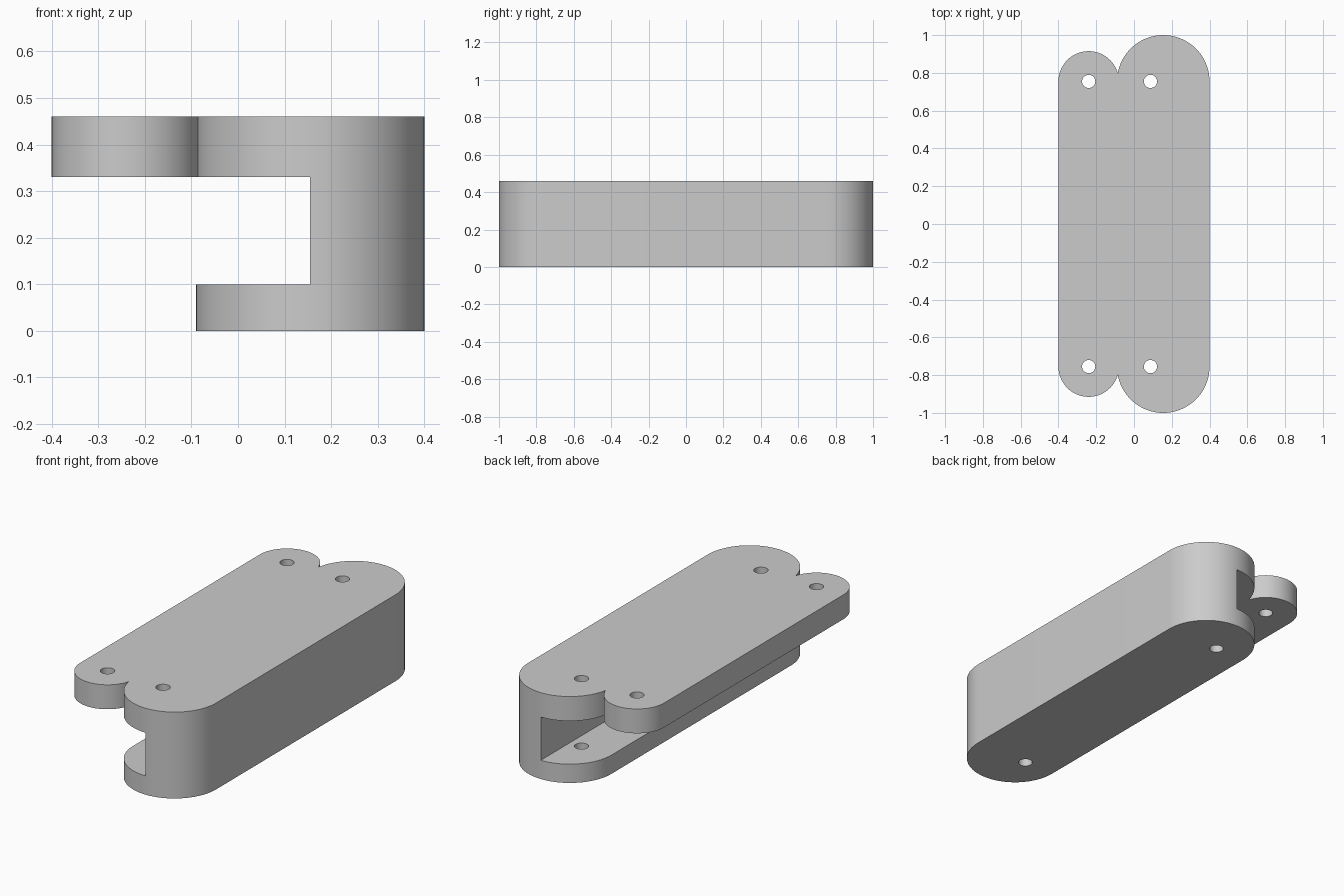
import bpy, bmesh, math

cube = bpy.data.objects.get("Cube")
if cube:
    bpy.data.objects.remove(cube, do_unlink=True)

END_Y = 0.755    # centre of the rounded ends and of the holes
HEIGHT = 0.46
SLOT_LOW, SLOT_HIGH = 0.1, 0.33
BODY_X, BODY_R = 0.155, 0.245
TAB_X, TAB_R = -0.24, 0.16
HOLE_R = 0.035

grey = bpy.data.materials.new("plain grey")
grey.use_nodes = True
colour = (0.6, 0.6, 0.6, 1)
grey.diffuse_color = colour
grey.node_tree.nodes["Principled BSDF"].inputs["Base Color"].default_value = colour


def prism(name, outline, z0, z1):
    """Extrude a closed counter-clockwise outline from z0 to z1."""
    bm = bmesh.new()
    face = bm.faces.new([bm.verts.new((x, y, z0)) for x, y in outline])
    new = bmesh.ops.extrude_face_region(bm, geom=[face])["geom"]
    top = [v for v in new if isinstance(v, bmesh.types.BMVert)]
    bmesh.ops.translate(bm, verts=top, vec=(0, 0, z1 - z0))
    bmesh.ops.recalc_face_normals(bm, faces=bm.faces)
    mesh = bpy.data.meshes.new(name)
    bm.to_mesh(mesh)
    bm.free()
    mesh.materials.append(grey)
    obj = bpy.data.objects.new(name, mesh)
    bpy.context.collection.objects.link(obj)
    return obj


def slot_outline(x, r, half, steps=40):
    """Long outline with a semicircle at each end."""
    pts = []
    for sign in (1, -1):
        for i in range(steps + 1):
            a = math.pi * i / steps
            pts.append((x + sign * r * math.cos(a), sign * (half + r * math.sin(a))))
    return pts


def circle_outline(x, y, r, steps=40):
    return [(x + r * math.cos(math.tau * i / steps),
             y + r * math.sin(math.tau * i / steps)) for i in range(steps)]


def combine(target, tool, operation):
    """Apply a boolean and discard the tool."""
    tool.hide_render = True
    mod = target.modifiers.new(operation.lower(), 'BOOLEAN')
    mod.operation, mod.object, mod.solver = operation, tool, 'EXACT'
    bpy.context.view_layer.objects.active = target
    bpy.ops.object.modifier_apply(modifier=mod.name)
    bpy.data.objects.remove(tool, do_unlink=True)


# Tall rounded body joined to the narrower side flange
body = prism("slotted_bracket", slot_outline(BODY_X, BODY_R, END_Y), 0, HEIGHT)
flange = prism("side_flange", slot_outline(TAB_X, TAB_R, END_Y), 0.2, HEIGHT)
combine(body, flange, 'UNION')

# Open channel along the side, which also trims the flange underside
channel = [(-1, -2), (BODY_X, -2), (BODY_X, 2), (-1, 2)]
combine(body, prism("channel_cutter", channel, SLOT_LOW, SLOT_HIGH), 'DIFFERENCE')

# Screw holes through the flange and through both body plates
for x in (TAB_X, 0.087):
    for y in (-END_Y, END_Y):
        hole = prism("hole_cutter", circle_outline(x, y, HOLE_R), -1, 1)
        combine(body, hole, 'DIFFERENCE')

# Smooth round walls with crisp rims
bpy.ops.object.select_all(action='DESELECT')
body.select_set(True)
bpy.context.view_layer.objects.active = body
bpy.ops.object.shade_smooth_by_angle(angle=math.radians(30))
